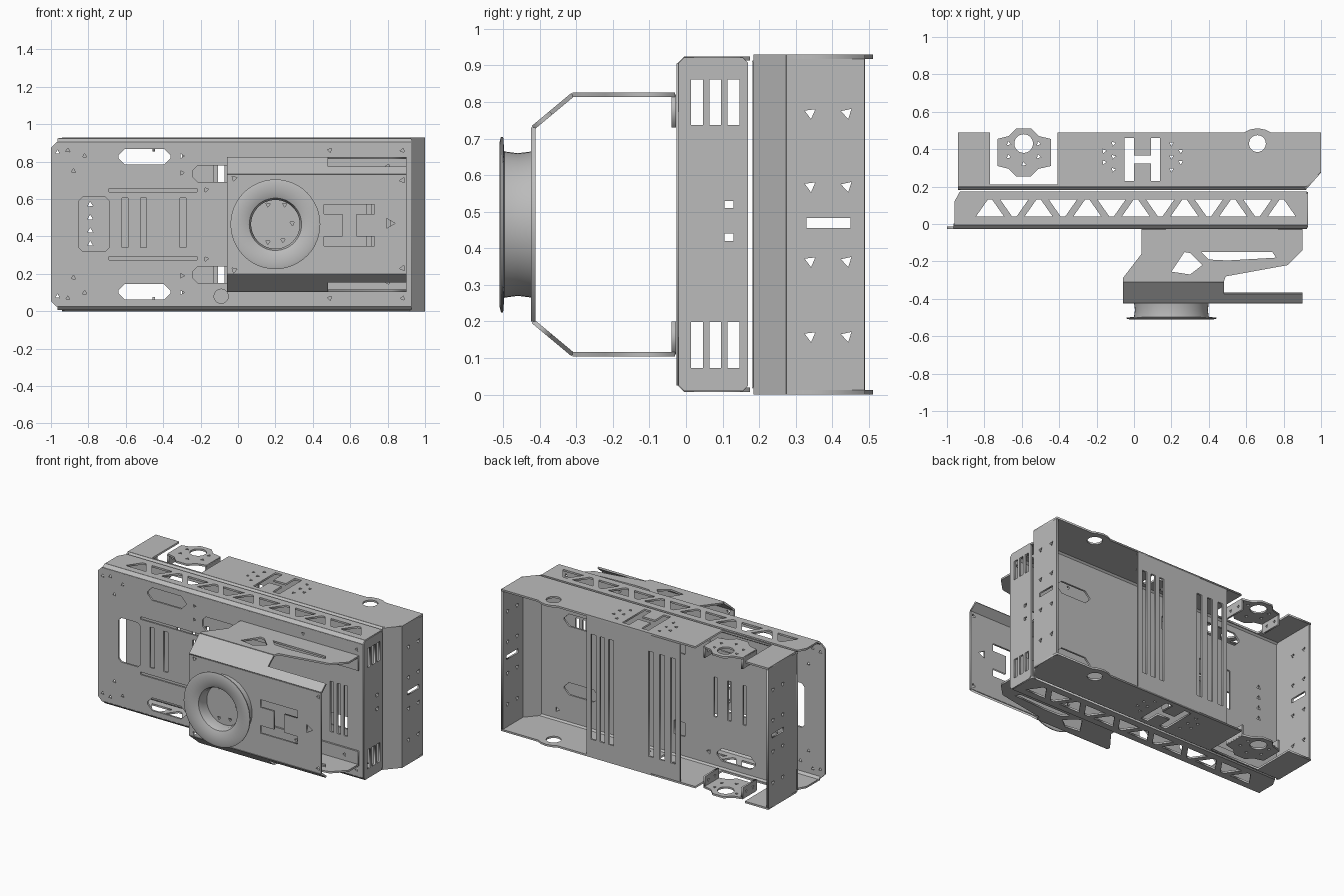
import bpy, bmesh, math
from mathutils import Vector, Matrix

if "Cube" in bpy.data.objects:
    bpy.data.objects.remove(bpy.data.objects["Cube"])

metal = bpy.data.materials.new("grey_metal")
metal.diffuse_color = (0.5, 0.5, 0.5, 1)
metal.use_nodes = True
metal.node_tree.nodes["Principled BSDF"].inputs["Base Color"].default_value = metal.diffuse_color
T = 0.012   # sheet thickness
X, Y, Z = (1, 0, 0), (0, 1, 0), (0, 0, 1)


def rect(u0, u1, v0, v1, c=0.0):
    """Rectangle with optional cut corners."""
    if c == 0:
        return [(u0, v0), (u1, v0), (u1, v1), (u0, v1)]
    return [(u0 + c, v0), (u1 - c, v0), (u1, v0 + c), (u1, v1 - c),
            (u1 - c, v1), (u0 + c, v1), (u0, v1 - c), (u0, v0 + c)]


def disc(u, v, r, n=24, a=0.5):
    return [(u + r * math.cos(a + 2 * math.pi * i / n),
             v + r * math.sin(a + 2 * math.pi * i / n)) for i in range(n)]


def screws(points, r=0.017):
    return [disc(u, v, r, 3, 0.3 + u) for u, v in points]


def h_slot(cu, cv, w, h, bar, cross, turned=False):
    """H-shaped strap slot, optionally turned a quarter."""
    a, b, c = w / 2, h / 2, cross / 2
    i = a - bar
    p = [(-a, -b), (-i, -b), (-i, -c), (i, -c), (i, -b), (a, -b),
         (a, b), (i, b), (i, c), (-i, c), (-i, b), (-a, b)]
    if turned:
        p = [(y, x) for x, y in p]
    return [(cu + x, cv + y) for x, y in p]


def sheet(name, origin, u, v, outline, holes=(), t=T):
    """Flat sheet with holes, drawn in the u/v directions from origin."""
    u, v = Vector(u).normalized(), Vector(v).normalized()
    cu = bpy.data.curves.new(name, 'CURVE')
    cu.dimensions = '2D'
    cu.fill_mode = 'BOTH'
    cu.extrude = t / 2
    for loop in [outline, *holes]:
        s = cu.splines.new('POLY')
        s.points.add(len(loop) - 1)
        for pt, (a, b) in zip(s.points, loop):
            pt.co = (a, b, 0, 1)
        s.use_cyclic_u = True
    tmp = bpy.data.objects.new(name + "_curve", cu)
    bpy.context.collection.objects.link(tmp)
    bpy.context.view_layer.update()
    me = bpy.data.meshes.new_from_object(
        tmp.evaluated_get(bpy.context.evaluated_depsgraph_get()))
    bpy.data.objects.remove(tmp)
    m = Matrix((u, v, u.cross(v))).transposed().to_4x4()
    m.translation = Vector(origin)
    me.transform(m)
    me.materials.clear()
    me.materials.append(metal)
    ob = bpy.data.objects.new(name, me)
    bpy.context.collection.objects.link(ob)
    return ob


MID = 0.465


def both(points):
    """Mirror u/z points about the mid height."""
    return points + [(u, 2 * MID - v) for u, v in points]


def both_loops(loops):
    return loops + [[(u, 2 * MID - v) for u, v in l] for l in loops]


# ---- front tray: face plate
hexes = both_loops([rect(-0.64, -0.36, 0.785, 0.868, 0.035)])
holes = hexes + both_loops([rect(-0.24, 0.0, 0.69, 0.78, 0.025),
                            rect(-0.69, -0.22, 0.638, 0.655)])
holes += [rect(-0.85, -0.69, 0.32, 0.61, 0.02), disc(-0.09, 0.08, 0.038)]
holes += [rect(x - 0.016, x + 0.016, 0.34, 0.605) for x in (-0.605, -0.505, -0.295)]
holes += [rect(x - 0.012, x + 0.012, 0.27, 0.6) for x in (0.7, 0.75, 0.8)]
holes += screws(both([(-0.965, 0.85), (-0.91, 0.86), (-0.82, 0.83), (-0.88, 0.75),
                      (-0.3, 0.83), (-0.3, 0.74), (-0.17, 0.65), (0.49, 0.86),
                      (0.88, 0.86)]), 0.013)
sheet("front_tray_face", (0, -0.02, 0), X, Z,
      [(-0.97, 0.025), (0.925, 0.025), (0.925, 0.905), (-0.97, 0.905),
       (-1, 0.875), (-1, 0.055)], holes)

# front tray: truss flanges and bends, top and bottom
truss = []
for k in range(7):
    c = -0.77 + 0.26 * k
    truss.append([(c - 0.075, 0.04), (c + 0.075, 0.04), (c + 0.012, 0.13), (c - 0.012, 0.13)])
    if k < 6:
        c += 0.13
        truss.append([(c - 0.075, 0.13), (c - 0.012, 0.04), (c + 0.012, 0.04), (c + 0.075, 0.13)])
for side, z, d in (("top", 0.919, -1), ("bottom", 0.013, 1)):
    sheet(side + "_truss_flange", (0, 0, z), X, Y,
          [(-0.96, -0.005), (0.925, -0.005), (0.925, 0.175), (-0.93, 0.175),
           (-0.96, 0.12)], truss)
    sheet(side + "_front_bend", (0, -0.02, z + d * 0.018), X, (0, 1, -d),
          rect(-0.965, 0.925, -0.003, 0.027))

# front tray: right end wall with vent windows
vents = [rect(y - 0.016, y + 0.016, z, z + 0.125)
         for y in (0.03, 0.08, 0.13) for z in (0.073, 0.737)]
vents += [rect(0.105, 0.13, z, z + 0.02) for z in (0.42, 0.51)]
sheet("front_tray_end", (0.924, 0, 0), Y, Z, rect(-0.02, 0.17, 0.01, 0.922, 0.015), vents)

# ---- rear tray: base plate
holes = hexes + both_loops([rect(-0.13, -0.05, 0.69, 0.78),
                            rect(0.5, 0.75, 0.65, 0.73, 0.035)])
holes += screws(both([(-0.79, 0.57), (-0.79, 0.5), (-0.3, 0.83), (0.8, 0.85)]))
holes += [rect(x - 0.012, x + 0.012, 0.34, 0.6) for x in (-0.56, -0.45, -0.35)]
sheet("rear_tray_base", (0, 0.188, 0), X, Z, rect(-0.94, 0.92, 0.02, 0.91), holes)

# rear tray: flanges with wheel notch, strap slot and shaft hole
flange = [(-0.94, 0.2), (0.92, 0.2), (1, 0.28), (1, 0.49), (0.73, 0.49), (0.7, 0.505),
          (0.66, 0.512), (0.62, 0.505), (0.59, 0.49), (-0.41, 0.49), (-0.41, 0.21),
          (-0.77, 0.21), (-0.77, 0.49), (-0.94, 0.49)]
holes = [disc(0.66, 0.43, 0.045), h_slot(0.045, 0.345, 0.19, 0.23, 0.05, 0.045)]
holes += screws([(x, y) for x in (-0.11, 0.2) for y in (0.29, 0.36, 0.43)]
                + [(-0.16, 0.33), (0.25, 0.33), (-0.16, 0.39), (0.25, 0.39)], 0.013)
for side, z, d in (("top", 0.924, -1), ("bottom", 0.006, 1)):
    sheet(side + "_rear_flange", (0, 0, z), X, Y, flange, holes)
    sheet(side + "_rear_bend", (0, 0.187, z + d * 0.015), X, (0, 1, -d),
          rect(-0.94, 0.92, -0.003, 0.023))

    # motor mount sitting in the wheel notch
    mount = [(-0.73, 0.31), (-0.67, 0.295), (-0.63, 0.255), (-0.55, 0.255), (-0.51, 0.295),
             (-0.445, 0.31), (-0.445, 0.455), (-0.51, 0.47), (-0.55, 0.51),
             (-0.63, 0.51), (-0.67, 0.47), (-0.73, 0.455)]
    mh = [disc(-0.59, 0.43, 0.05)] + screws(
        [(-0.67, 0.36), (-0.51, 0.36), (-0.67, 0.43), (-0.51, 0.43), (-0.59, 0.32)], 0.013)
    sheet(side + "_motor_mount", (0, 0, z), X, Y, mount, mh)
    lo, hi = sorted((z, z + d * 0.07))
    for x in (-0.725, -0.45):
        sheet(side + "_mount_lug", (x, 0, 0), Y, Z, rect(0.31, 0.455, lo, hi),
              screws([(0.35, (lo + hi) / 2), (0.42, (lo + hi) / 2)], 0.012))

# rear tray: end walls and sloped right corner
wall_holes = [rect(0.33, 0.45, 0.455, 0.483)] + screws(
    [(y, z) for y in (0.34, 0.44) for z in (0.16, 0.365, 0.57, 0.77)])
sheet("rear_right_wall", (0.994, 0, 0), Y, Z, rect(0.275, 0.488, 0, 0.93), wall_holes)
sheet("rear_left_wall", (-0.934, 0, 0), Y, Z, rect(0.185, 0.488, 0.005, 0.925), wall_holes)
slope = Vector((0.08, 0.09, 0))
sheet("rear_sloped_corner", (0.915, 0.188, 0), slope, Z, rect(0, slope.length, 0, 0.93))

# rear tray: slotted cross panel
slots = [rect(x - 0.018, x + 0.018, 0.12, 0.81)
         for x in (-0.25, -0.17, -0.09, 0.2, 0.265, 0.33)]
sheet("rear_cross_panel", (0, 0.484, 0), X, Z, rect(-0.3, 0.38, 0.005, 0.925), slots)

# ---- turret bracket: front plate
holes = [h_slot(0.595, 0.46, 0.22, 0.27, 0.05, 0.075, True), disc(0.81, 0.47, 0.03, 3, 0)]
holes += screws(both([(0.88, 0.7), (-0.02, 0.71)]), 0.016)
holes += screws([(0.16, 0.57), (0.25, 0.57), (0.16, 0.37), (0.24, 0.38), (0.29, 0.47)], 0.014)
sheet("bracket_front_plate", (0, -0.418, 0), X, Z, rect(-0.06, 0.9, 0.2, 0.73), holes)

# bracket side plates, sloped corners and feet
side_outline = [(-0.06, -0.31), (0.48, -0.31), (0.49, -0.28), (0.82, -0.22), (0.9, -0.14),
                (0.9, -0.03), (0.04, -0.03), (0.04, -0.16), (-0.06, -0.29)]
side_holes = [[(0.2, -0.255), (0.27, -0.15), (0.3, -0.155), (0.365, -0.22), (0.3, -0.27)],
              [(0.36, -0.15), (0.74, -0.15), (0.76, -0.18), (0.5, -0.195), (0.4, -0.19)]]
L = math.hypot(0.108, 0.09)
corner = [(-0.06, 0), (0.9, 0), (0.9, 0.45 * L), (0.48, 0.45 * L), (0.48, L), (-0.06, L)]
for side, z, d in (("top", 0.82, -1), ("bottom", 0.11, 1)):
    sheet(side + "_bracket_side", (0, 0, z), X, Y, side_outline, side_holes)
    sheet(side + "_bracket_corner", (0, -0.418, z + d * 0.09), X, (0, 0.108, -d * 0.09), corner)
    lo, hi = sorted((z, z + d * 0.09))
    sheet(side + "_bracket_foot", (0, -0.034, 0), X, Z, rect(0.04, 0.9, lo, hi),
          screws([(x, (lo + hi) / 2) for x in (0.15, 0.45, 0.8)], 0.013))

# ---- turret ring: flanged spool turned around the y axis
profile = [(0.13, -0.42), (0.2, -0.42), (0.195, -0.46), (0.2, -0.497), (0.24, -0.5),
           (0.24, -0.506), (0.225, -0.51), (0.17, -0.508), (0.14, -0.495), (0.13, -0.47)]
bm = bmesh.new()
N = 48
rings = [[bm.verts.new((0.2 + r * math.cos(2 * math.pi * i / N), y,
                        0.465 + r * math.sin(2 * math.pi * i / N))) for i in range(N)]
         for r, y in profile]
for j, a in enumerate(rings):
    b = rings[(j + 1) % len(rings)]
    for i in range(N):
        k = (i + 1) % N
        bm.faces.new((a[i], a[k], b[k], b[i]))
bmesh.ops.recalc_face_normals(bm, faces=bm.faces)
me = bpy.data.meshes.new("turret_ring")
bm.to_mesh(me)
bm.free()
me.materials.append(metal)
ring = bpy.data.objects.new("turret_ring", me)
bpy.context.collection.objects.link(ring)
bpy.context.view_layer.objects.active = ring
ring.select_set(True)
bpy.ops.object.shade_smooth_by_angle(angle=math.radians(40))
